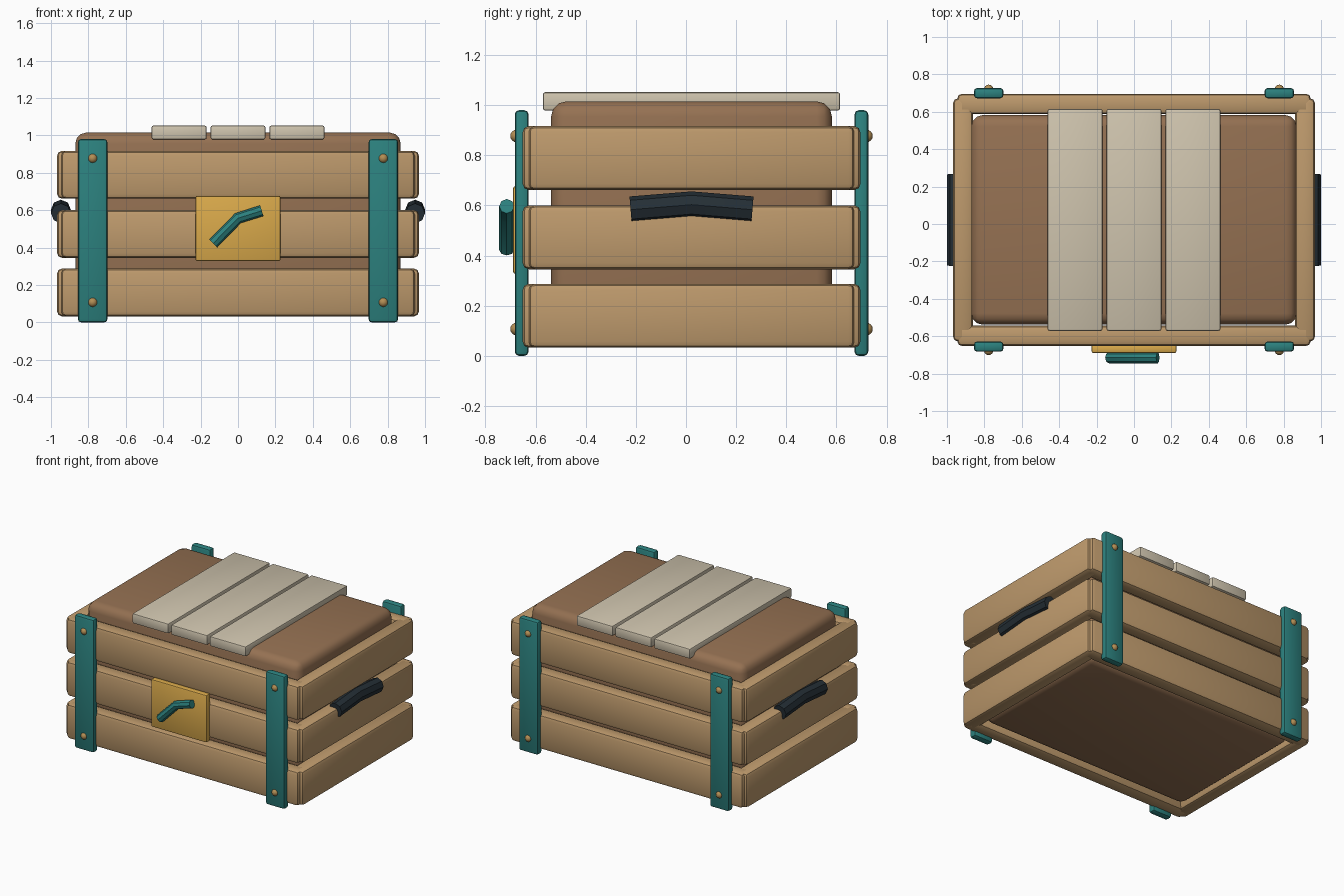
import bpy
from math import radians

if "Cube" in bpy.data.objects:
    bpy.data.objects.remove(bpy.data.objects["Cube"])

CY = 0.022  # crate centre in y (the latch pushes the bounds forward)


def material(name, rgb):
    m = bpy.data.materials.new(name)
    m.diffuse_color = (*rgb, 1)
    m.use_nodes = True
    m.node_tree.nodes["Principled BSDF"].inputs["Base Color"].default_value = m.diffuse_color
    return m


TAN = material("tan_wood", (0.51, 0.32, 0.15))
BROWN = material("brown_wood", (0.30, 0.165, 0.085))
CREAM = material("pale_wood", (0.62, 0.55, 0.42))
TEAL = material("teal_metal", (0.025, 0.22, 0.21))
GOLD = material("gold_metal", (0.70, 0.40, 0.07))
BRASS = material("brass", (0.45, 0.27, 0.09))
DARK = material("dark_grip", (0.018, 0.028, 0.036))


def finish(ob, name, mat):
    ob.name = name
    ob.data.materials.clear()
    ob.data.materials.append(mat)
    bpy.ops.object.shade_smooth_by_angle(angle=radians(35))


def box(name, lo, hi, mat, bevel, segments=2):
    """Bevelled box between two corners."""
    bpy.ops.mesh.primitive_cube_add(
        size=1, location=[(a + b) / 2 for a, b in zip(lo, hi)])
    ob = bpy.context.object
    ob.scale = [b - a for a, b in zip(lo, hi)]
    bpy.ops.object.transform_apply(location=False, rotation=False, scale=True)
    mod = ob.modifiers.new("bevel", 'BEVEL')
    mod.width, mod.segments = bevel, segments
    bpy.ops.object.modifier_apply(modifier=mod.name)
    finish(ob, name, mat)


def bar(name, points, radius, mat):
    """Bent round bar along a short path."""
    cu = bpy.data.curves.new(name, 'CURVE')
    cu.dimensions = '3D'
    cu.bevel_depth, cu.bevel_resolution = radius, 2
    cu.use_fill_caps = True
    sp = cu.splines.new('POLY')
    sp.points.add(len(points) - 1)
    for p, co in zip(sp.points, points):
        p.co = (*co, 1)
    ob = bpy.data.objects.new(name, cu)
    bpy.context.collection.objects.link(ob)
    bpy.ops.object.select_all(action='DESELECT')
    ob.select_set(True)
    bpy.context.view_layer.objects.active = ob
    bpy.ops.object.convert(target='MESH')
    finish(bpy.context.object, name, mat)


# Inner body
box("crate_body", (-0.87, CY - 0.56, 0.05), (0.87, CY + 0.56, 1.015), BROWN, 0.06, 3)

# Three rows of slats on all four sides
for row, z in enumerate((0.16, 0.473, 0.789)):
    z0, z1 = z - 0.1275, z + 0.1275
    for side, s in (("front", -1), ("back", 1)):
        y0, y1 = sorted((CY + s * 0.565, CY + s * 0.674))
        box(f"{side}_slat_{row}", (-0.945, y0, z0), (0.945, y1, z1), TAN, 0.025)
    for side, s in (("left", -1), ("right", 1)):
        x0, x1 = sorted((s * 0.862, s * 0.967))
        box(f"{side}_slat_{row}", (x0, CY - 0.65, z0), (x1, CY + 0.65, z1), TAN, 0.025)

# Lid planks
for i, x in enumerate((-0.315, 0, 0.315)):
    box(f"lid_plank_{i}", (x - 0.147, CY - 0.593, 0.978),
        (x + 0.147, CY + 0.593, 1.052), CREAM, 0.01)

# Metal straps with rivets
for side, s in (("front", -1), ("back", 1)):
    for x in (-0.777, 0.777):
        y0, y1 = sorted((CY + s * 0.65, CY + s * 0.705))
        box(f"{side}_strap", (x - 0.079, y0, 0), (x + 0.079, y1, 0.98), TEAL, 0.017)
        for z in (0.107, 0.877):
            bpy.ops.mesh.primitive_uv_sphere_add(
                segments=16, ring_count=8, radius=0.025,
                location=(x, CY + s * 0.698, z))
            finish(bpy.context.object, f"{side}_rivet", BRASS)

# Latch plate and bent latch lever
box("latch_plate", (-0.227, -0.69, 0.327), (0.227, -0.645, 0.677), GOLD, 0.01)
bar("latch_lever", [(-0.133, -0.715, 0.422), (0, -0.715, 0.557), (0.127, -0.715, 0.597)],
    0.03, TEAL)

# Side carrying handles
for side, s in (("left", -1), ("right", 1)):
    bar(f"{side}_handle", [(s * 0.947, CY - 0.243, 0.583), (s * 0.947, CY, 0.603),
                           (s * 0.947, CY + 0.243, 0.583)], 0.053, DARK)
